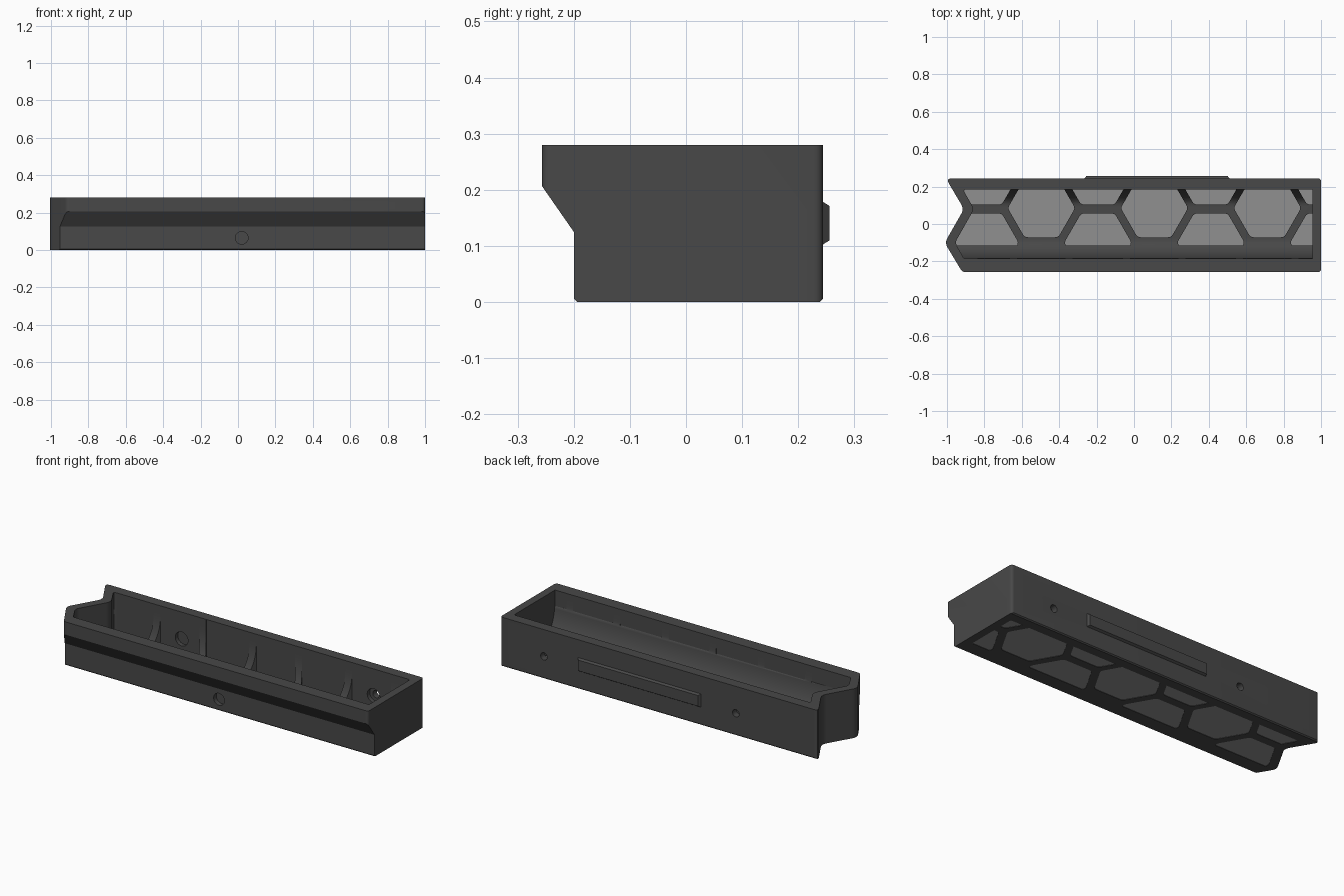
import bpy, bmesh, math
from mathutils import Vector

if "Cube" in bpy.data.objects:
    bpy.data.objects.remove(bpy.data.objects["Cube"])


def material(name, value):
    m = bpy.data.materials.new(name)
    m.diffuse_color = (value, value, value, 1)
    m.use_nodes = True
    m.node_tree.nodes["Principled BSDF"].inputs["Base Color"].default_value = m.diffuse_color
    return m


dark = material("charcoal plastic", 0.065)
light = material("light grey sheet", 0.28)


def rounded(corners, n=6):
    """Round the corners (x, y, radius) of a closed polygon."""
    out = []
    for i, (x, y, r) in enumerate(corners):
        p = Vector((x, y))
        a = Vector(corners[i - 1][:2]) - p
        b = Vector(corners[(i + 1) % len(corners)][:2]) - p
        if r == 0:
            out.append(p)
            continue
        t = r / math.tan(a.angle(b) / 2)
        p0, p1 = p + a.normalized() * t, p + b.normalized() * t
        for k in range(n + 1):
            u = k / n
            out.append(p0 * (1 - u) ** 2 + p * 2 * u * (1 - u) + p1 * u * u)
    return out


def prism(name, outlines, lo, hi, axis="z", mat=dark):
    """Extrude one or more outlines along z (xy outlines), x (yz) or y (xz)."""
    place = {"z": lambda a, b, h: (a, b, h),
             "x": lambda a, b, h: (h, a, b),
             "y": lambda a, b, h: (a, h, b)}[axis]
    bm = bmesh.new()
    for pts in outlines:
        low = [bm.verts.new(place(p[0], p[1], lo)) for p in pts]
        top = [bm.verts.new(place(p[0], p[1], hi)) for p in pts]
        bm.faces.new(low)
        bm.faces.new(top)
        for i in range(len(pts)):
            bm.faces.new((low[i - 1], low[i], top[i], top[i - 1]))
    bmesh.ops.recalc_face_normals(bm, faces=bm.faces)
    me = bpy.data.meshes.new(name)
    bm.to_mesh(me)
    bm.free()
    me.materials.append(mat)
    ob = bpy.data.objects.new(name, me)
    bpy.context.collection.objects.link(ob)
    return ob


def boolean(ob, tool, operation):
    """Apply a boolean and remove the tool."""
    mod = ob.modifiers.new("cut", "BOOLEAN")
    mod.object, mod.operation, mod.solver = tool, operation, "EXACT"
    bpy.context.view_layer.objects.active = ob
    bpy.ops.object.modifier_apply(modifier=mod.name)
    bpy.data.objects.remove(tool)
    return ob


def circle(x, z, r, n=32):
    return [(x + r * math.cos(2 * math.pi * k / n),
             z + r * math.sin(2 * math.pi * k / n)) for k in range(n)]


def arc(cy, cz, ry, rz, a0, a1, n=12):
    return [(cy + ry * math.cos(math.radians(a0 + (a1 - a0) * k / n)),
             cz + rz * math.sin(math.radians(a0 + (a1 - a0) * k / n)))
            for k in range(n + 1)]


# Plan outlines of the outside and the inside
outer = rounded([(-0.918, -0.257, 0.03), (1, -0.257, 0.018), (1, 0.244, 0.018),
                 (-1.006, 0.244, 0.018), (-0.909, 0.08, 0.05), (-1.012, -0.1, 0.05)])
inner = rounded([(-0.904, -0.3, 0), (0.955, -0.3, 0), (0.955, 0.185, 0.012),
                 (-0.915, 0.185, 0.012), (-0.855, 0.08, 0.05), (-0.957, -0.1, 0.04),
                 (-0.906, -0.19, 0)])

# Tray body: plan outline crossed with the overhanging side profile
body = prism("tray_body", [outer], 0, 0.28)
side = [(-0.194, 0), (0.238, 0), (0.244, 0.006), (0.244, 0.3), (-0.257, 0.3),
        (-0.257, 0.207), (-0.2, 0.125), (-0.2, 0.006)]
boolean(body, prism("side_profile", [side], -1.2, 1.2, "x"), "INTERSECT")

# Honeycomb cells that run down through the floor
cells = []
for k in range(7):
    x = -0.797 + 0.302 * k
    for y in ((-0.10, 0.26) if k % 2 == 0 else (0.085, -0.275)):
        cells.append(rounded([(x + 0.18 * math.cos(math.radians(a)),
                               y + 0.18 * math.sin(math.radians(a)), 0.03)
                              for a in range(0, 360, 60)], 4))
cell_tool = prism("cells", cells, -0.2, 0.4)
deep = [(-0.115, -0.1), (0.185, -0.1), (0.185, 0.35), (-0.185, 0.35),
        (-0.185, 0.19), (-0.115, 0.09)]
deep_tool = prism("deep_cavity", [inner], -0.15, 0.37)
boolean(deep_tool, prism("deep_profile", [deep], -1.2, 1.2, "x"), "INTERSECT")
boolean(cell_tool, deep_tool, "INTERSECT")
boolean(body, cell_tool, "DIFFERENCE")

# Upper cavity with curved fillets, which leaves ribs and gussets between cells
rib = 0.035
hollow = ([(0.1845, 0.33), (-0.1845, 0.33)]
          + arc(-0.0795, 0.225, 0.105, 0.225 - rib, 180, 270)
          + arc(0.0995, 0.225, 0.085, 0.225 - rib, 270, 360))
cavity = prism("cavity", [inner], -0.1, 0.34)
boolean(cavity, prism("cavity_profile", [hollow], -1.2, 1.2, "x"), "INTERSECT")
boolean(body, cavity, "DIFFERENCE")

# Screw holes with counterbores in the back wall, and the front recess
for x in (-0.485, 0.725):
    boolean(body, prism("hole", [circle(x, 0.127, 0.021)], 0.1, 0.3, "y"), "DIFFERENCE")
    boolean(body, prism("counterbore", [circle(x, 0.127, 0.04)], 0.12, 0.208, "y"),
            "DIFFERENCE")
boolean(body, prism("recess", [circle(0.02, 0.065, 0.034)], -0.3, -0.175, "y"), "DIFFERENCE")

# Light sheet closing the honeycomb from below
sheet = prism("floor_sheet", [inner], 0.002, 0.01, mat=light)
strip = [(-0.118, -0.1), (0.19, -0.1), (0.19, 0.1), (-0.118, 0.1)]
boolean(sheet, prism("strip", [strip], -1.2, 1.2, "x", light), "INTERSECT")

# Raised bar with chamfered edges on the back
bar = prism("back_bar", [[(-0.267, 0.1), (0.513, 0.1), (0.513, 0.181), (-0.267, 0.181)]],
            0.24, 0.256, "y")
for v in bar.data.vertices:
    if v.co.y > 0.25:
        v.co.x += 0.012 if v.co.x < 0 else -0.012
        v.co.z += 0.01 if v.co.z < 0.14 else -0.01

# Smooth the rounded corners and fillets, keep hard edges
bpy.ops.object.select_all(action="DESELECT")
body.select_set(True)
bpy.context.view_layer.objects.active = body
bpy.ops.object.shade_smooth_by_angle(angle=math.radians(30))
